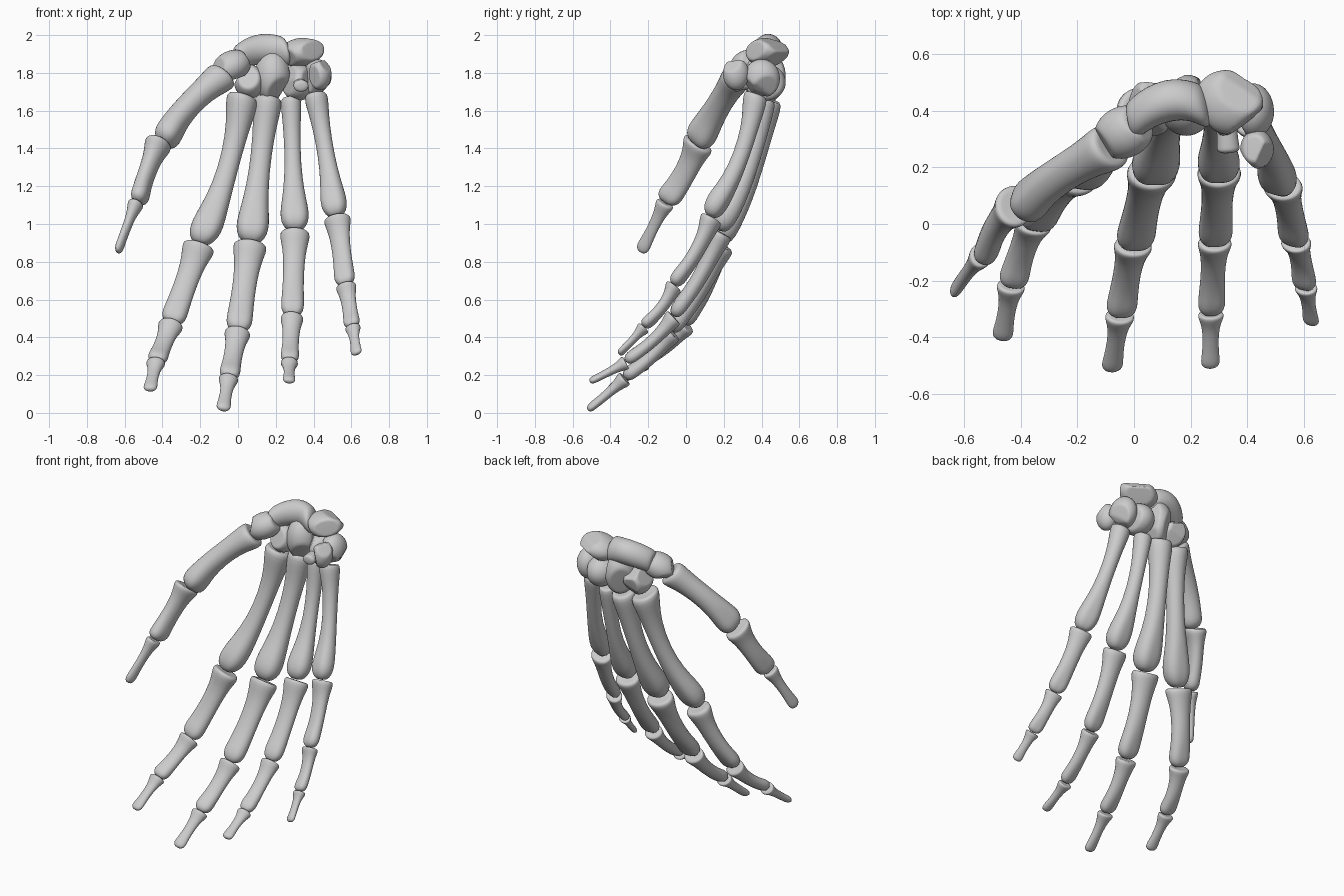
import bpy, math, random
from mathutils import Vector as V, Euler

if "Cube" in bpy.data.objects:
    bpy.data.objects.remove(bpy.data.objects["Cube"])

random.seed(4)
N = 16
STEPS = (.02, 0, .05, .13, .27, .5, .7, .82, .9, .96, 1)     # ring positions along a bone


def smooth(x):
    x = min(max(x, 0), 1)
    return x * x * (3 - 2 * x)


def bone(name, p0, p1, radii, palm=(0, -1, 0), bow=(0, 0, 0), depth=.82, tip=.8, shift=.1, groove=.2):
    """Loft oval rings along a bowed axis: flared base, thin shaft, rounded head."""
    p0, p1, bow = V(p0), V(p1), V(bow)
    base, shaft, head = radii
    axis = (p1 - p0).normalized()
    pd = V(palm)
    pd = (pd - axis * pd.dot(axis)).normalized()
    side = axis.cross(pd)
    verts = []
    last = len(STEPS) - 1
    for k, t in enumerate(STEPS):
        to_base = max(0, 1 - t / .36) ** 1.4 * 1.08
        to_head = smooth((t - .55) / .35)
        r = shaft + (base - shaft) * to_base + (head - shaft) * to_head
        r *= {0: .45, 1: .88, last - 1: .86, last: .42}.get(k, 1.03)
        dep = depth + (tip - depth) * to_head
        c = p0.lerp(p1, t) + bow * math.sin(math.pi * t) + pd * (shift * r * to_head)
        for i in range(N):
            a = 2 * math.pi * i / N
            ca, sa = math.cos(a), math.sin(a)
            d = r * dep
            if ca > 0 and .2 < t < .75:
                d *= .87                                     # flat palmar shaft
            d *= 1 - groove * to_head * abs(ca) ** 6         # groove between condyles
            verts.append(c + side * (r * sa) + pd * (d * ca))
    faces = [(k * N + i, k * N + (i + 1) % N, (k + 1) * N + (i + 1) % N, (k + 1) * N + i)
             for k in range(last) for i in range(N)]
    faces.append(tuple(range(N - 1, -1, -1)))
    faces.append(tuple(range(last * N, (last + 1) * N)))
    me = bpy.data.meshes.new(name)
    me.from_pydata(verts, [], faces)
    for p in me.polygons:
        p.use_smooth = True
    ob = bpy.data.objects.new(name, me)
    bpy.context.collection.objects.link(ob)
    mod = ob.modifiers.new("smooth", 'SUBSURF')
    mod.levels = mod.render_levels = 1


def digit(name, joints, width, palm=(0, -1, 0), bow=(0, .038, 0), knuckle=.85, shaft=.56):
    """Chain of bones from wrist to tip; all radii are shares of the digit width."""
    shares = {"metacarpal": (knuckle, shaft, .92), "proximal_phalanx": (1, .65, .73),
              "middle_phalanx": (.77, .51, .58), "distal_phalanx": (.59, .33, .4)}
    parts = list(shares)
    if len(joints) == 4:
        parts.remove("middle_phalanx")
    for k, part in enumerate(parts):
        a, b = V(joints[k]), V(joints[k + 1])
        step = (b - a).normalized() * .005
        radii = [width * s for s in shares[part]]
        if part == "metacarpal":
            bone(name + "_" + part, a, b - step, radii, palm, bow, 1.06, .98, .18)
        elif part == "distal_phalanx":
            bone(name + "_" + part, a - step, b, radii, palm, (0, 0, 0), .82, .58, 0, 0)
        else:
            bone(name + "_" + part, a - step, b - step, radii, palm, (0, .018, 0))


def carpal(name, loc, size, rot=(0, 0, 0), flats=5):
    """Pebble bone: ellipsoid with a few flattened joint facets."""
    bpy.ops.mesh.primitive_ico_sphere_add(subdivisions=4, radius=1)
    ob = bpy.context.object
    ob.name = ob.data.name = name
    dirs = [V([random.gauss(0, 1) for _ in range(3)]).normalized() for _ in range(flats)]
    e = Euler(rot)
    for v in ob.data.vertices:
        p = v.co * 1.08
        for n in dirs:
            p -= n * max(0, p.dot(n) - .8) * .95
        p = V([a * b for a, b in zip(p, size)])
        p.rotate(e)
        v.co = p
    for p in ob.data.polygons:
        p.use_smooth = True
    ob.location = loc


# fingers and thumb
digit("index", [(.025, .40, 1.68), (-.205, .17, .885), (-.355, 0, .465), (-.435, -.22, .265), (-.468, -.41, .12)],
      .091, (-.15, -1, 0), (.035, .035, 0), 1)
digit("middle", [(.16, .43, 1.67), (.065, .185, .89), (-.002, -.075, .425), (-.05, -.325, .18), (-.08, -.52, .015)],
      .094)
digit("ring", [(.28, .42, 1.67), (.302, .185, .955), (.286, -.065, .505), (.272, -.32, .265), (.27, -.51, .165)],
      .083, (.05, -1, 0), knuckle=.68, shaft=.5)
digit("little", [(.41, .37, 1.69), (.525, .135, 1.03), (.572, -.065, .67), (.608, -.225, .45), (.628, -.355, .31)],
      .076, (-.25, -1, 0))
digit("thumb", [(-.075, .28, 1.79), (-.42, .065, 1.43), (-.54, -.11, 1.11), (-.638, -.24, .85)],
      .09, (1, -.3, 0), (-.01, 0, .02), .95, .72)

# scaphoid: curved bean over the top of the wrist
bone("scaphoid", (-.02, .36, 1.87), (.27, .42, 1.9), (.065, .078, .08), bow=(0, .045, .045), depth=1, tip=1, groove=0)

# remaining wrist bones
carpal("lunate", (.335, .43, 1.91), (.115, .105, .07), (.1, -.15, -.35))
carpal("triquetrum", (.42, .40, 1.77), (.07, .09, .095))
carpal("pisiform", (.435, .265, 1.795), (.055, .064, .08), flats=3)
carpal("hamate", (.32, .42, 1.75), (.085, .1, .09))
carpal("capitate", (.185, .42, 1.78), (.09, .1, .13))
carpal("trapezoid", (.06, .41, 1.755), (.075, .1, .085))
carpal("trapezium", (-.035, .325, 1.835), (.105, .085, .075), (0, -.45, .4))
bone("hamate_hook", (.325, .38, 1.74), (.335, .25, 1.735), (.05, .036, .04), (0, 0, -1), groove=0)
